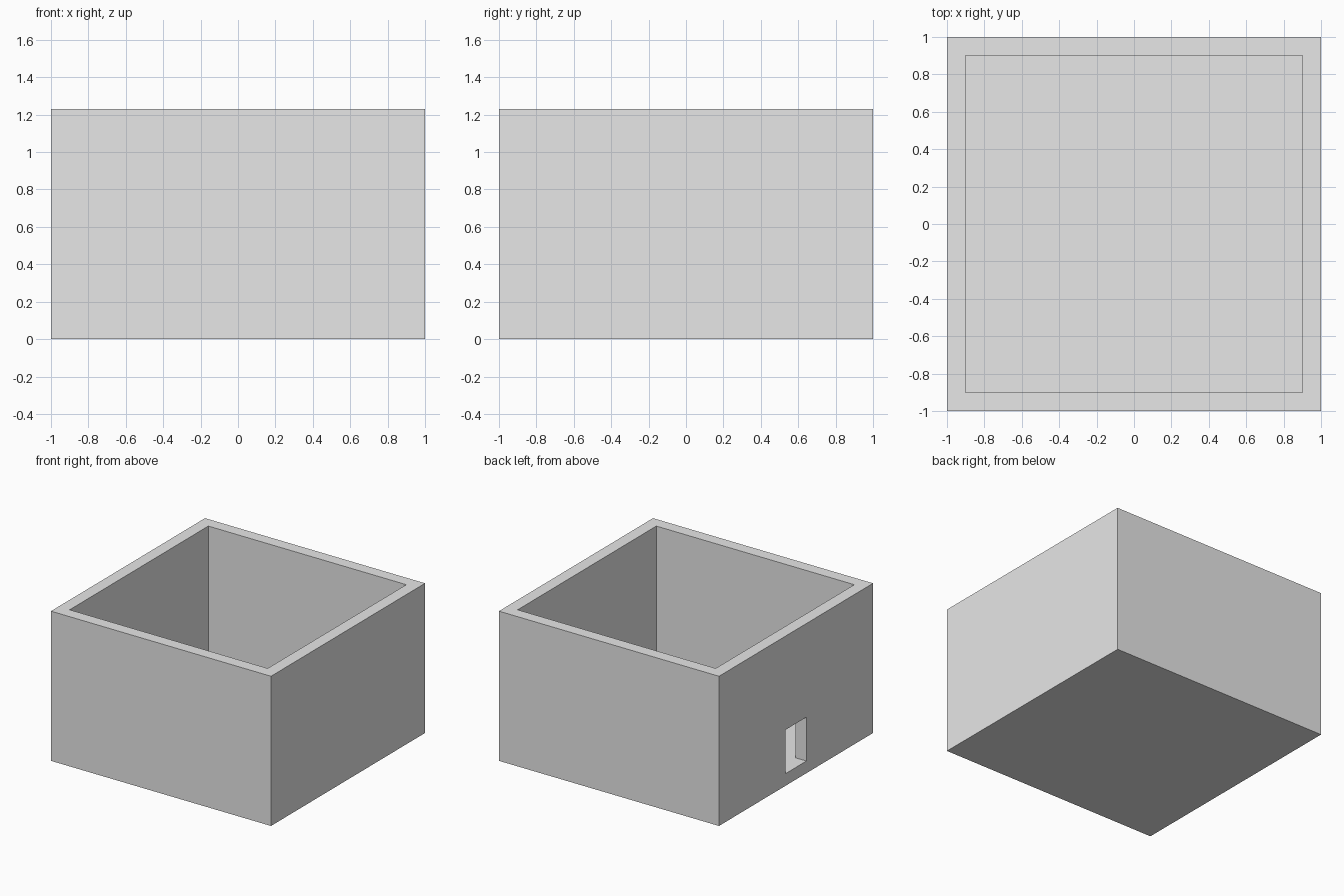
import bpy

cube = bpy.data.objects.get("Cube")
if cube:
    bpy.data.objects.remove(cube, do_unlink=True)

WALL = 0.1
HEIGHT = 1.23
DOOR_WIDTH = 0.27
DOOR_TOP = 0.46

grey = bpy.data.materials.new("plain grey")
grey.use_nodes = True
grey.diffuse_color = (0.8, 0.8, 0.8, 1)
grey.node_tree.nodes["Principled BSDF"].inputs["Base Color"].default_value = grey.diffuse_color


def box(name, low, high):
    """Axis-aligned box between two corners."""
    bpy.ops.mesh.primitive_cube_add(size=1, location=[(a + b) / 2 for a, b in zip(low, high)])
    obj = bpy.context.object
    obj.name = name
    obj.scale = [b - a for a, b in zip(low, high)]
    bpy.ops.object.transform_apply(location=True, rotation=False, scale=True)
    obj.data.materials.append(grey)
    return obj


def cut(target, cutter):
    """Subtract a hidden cutter from the target."""
    mod = target.modifiers.new(cutter.name, "BOOLEAN")
    mod.operation = "DIFFERENCE"
    mod.solver = "EXACT"
    mod.object = cutter
    bpy.context.view_layer.objects.active = target
    bpy.ops.object.modifier_apply(modifier=mod.name)
    bpy.data.objects.remove(cutter, do_unlink=True)


# Outer block, hollowed to leave a floor and four walls
room = box("room_shell", (-1, -1, 0), (1, 1, HEIGHT))
inner = 1 - WALL
cut(room, box("room_cavity", (-inner, -inner, WALL), (inner, inner, HEIGHT + 1)))

# Doorway through the -x wall, level with the floor
half = DOOR_WIDTH / 2
cut(room, box("doorway", (-1.5, -half, WALL), (-0.5, half, DOOR_TOP)))
